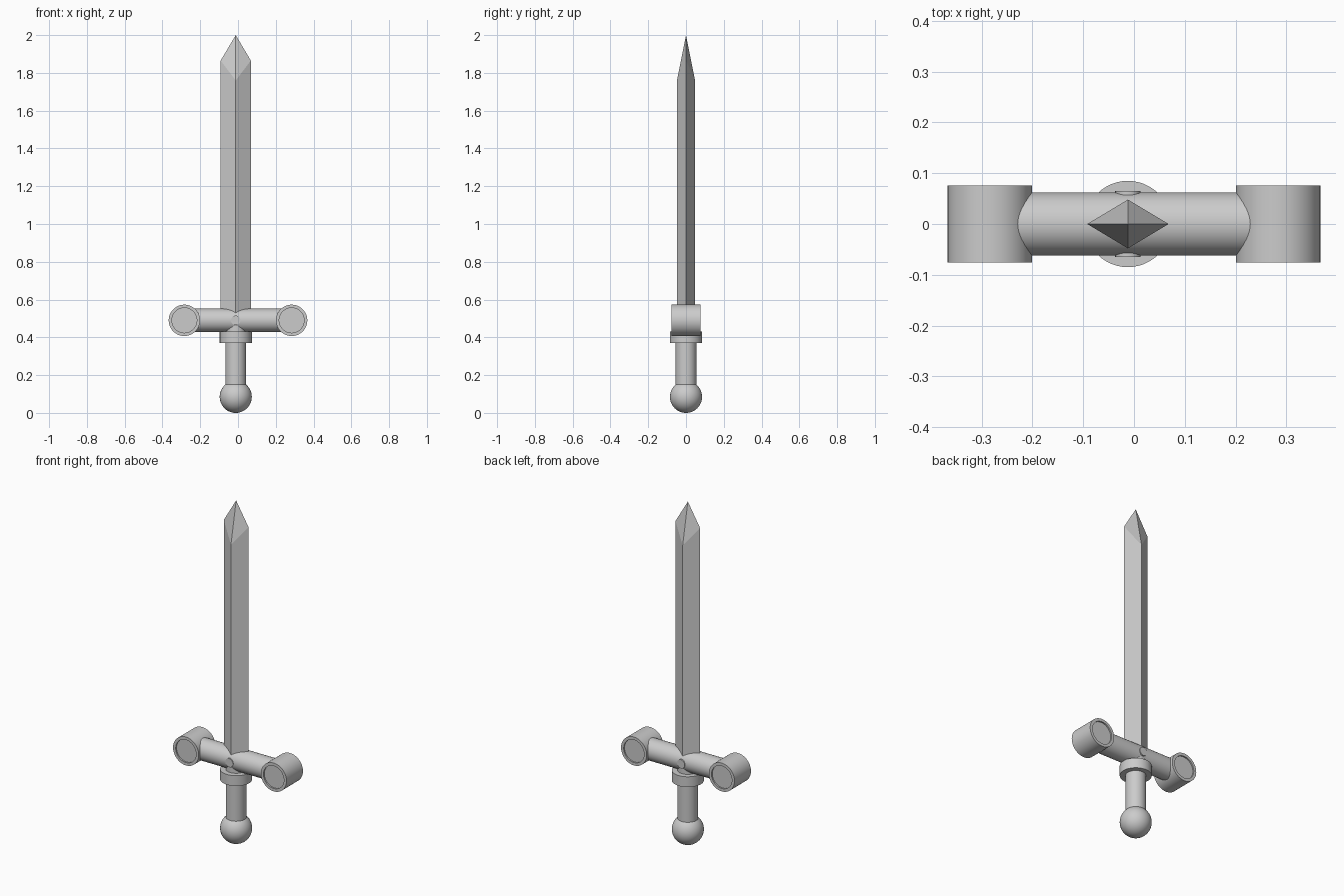
import bpy, bmesh, math

if "Cube" in bpy.data.objects:
    bpy.data.objects.remove(bpy.data.objects["Cube"])

CX = -0.012      # blade and handle axis
GZ = 0.49        # guard height


def finish(name, bm, loc=(0, 0, 0), rot=(0, 0, 0), smooth=True):
    bmesh.ops.recalc_face_normals(bm, faces=bm.faces)
    mesh = bpy.data.meshes.new(name)
    bm.to_mesh(mesh)
    bm.free()
    ob = bpy.data.objects.new(name, mesh)
    bpy.context.collection.objects.link(ob)
    ob.location, ob.rotation_euler = loc, rot
    if smooth:
        bpy.ops.object.select_all(action='DESELECT')
        ob.select_set(True)
        bpy.context.view_layer.objects.active = ob
        bpy.ops.object.shade_smooth_by_angle(angle=math.radians(35))
    return ob


def lathe(name, profile, loc, rot=(0, 0, 0), steps=48):
    """Spin (radius, height) points round local z."""
    bm = bmesh.new()
    vs = [bm.verts.new((r, 0, h)) for r, h in profile]
    es = [bm.edges.new(p) for p in zip(vs, vs[1:])]
    bmesh.ops.spin(bm, geom=vs + es, cent=(0, 0, 0), axis=(0, 0, 1),
                   angle=math.tau, steps=steps)
    bmesh.ops.remove_doubles(bm, verts=bm.verts, dist=1e-5)
    return finish(name, bm, loc, rot)


def rod(name, r, a, b, loc, rot=(0, 0, 0)):
    return lathe(name, [(0, a), (r, a), (r, b), (0, b)], loc, rot)


ALONG_X = (0, math.pi / 2, 0)
ALONG_Y = (math.pi / 2, 0, 0)

# handle: pommel, grip, collar
R = 0.085
arc = [(R * math.sin(math.pi * i / 24), -R * math.cos(math.pi * i / 24)) for i in range(25)]
arc[0], arc[-1] = (0, -R), (0, R)
lathe("pommel", arc, (CX, 0, R))
rod("grip", 0.055, 0.09, 0.48, (CX, 0, 0))
rod("collar", 0.085, 0.37, 0.43, (CX, 0, 0))

# crossguard bar with a small pin through its middle
rod("guard_bar", 0.062, -0.28, 0.28, (0, 0, GZ), ALONG_X)
rod("guard_pin", 0.025, -0.065, 0.065, (CX, 0, GZ), ALONG_Y)

# end drums with shallow recessed faces
drum = [(0, -0.068), (0.066, -0.068), (0.066, -0.076), (0.083, -0.076)]
drum += [(r, -h) for r, h in reversed(drum)]
for side, x in (("left", -0.284), ("right", 0.284)):
    lathe("guard_end_" + side, drum, (x, 0, GZ), ALONG_Y)

# diamond-section blade with faceted point
W, D = 0.08, 0.048
bm = bmesh.new()
section = [(W, 0, 1.865), (0, D, 1.76), (-W, 0, 1.865), (0, -D, 1.76)]
low = [bm.verts.new((x, y, 0.49)) for x, y, z in section]
top = [bm.verts.new(p) for p in section]
tip = bm.verts.new((0, 0, 2.0))
bm.faces.new(low)
for i in range(4):
    j = (i + 1) % 4
    bm.faces.new((low[i], low[j], top[j], top[i]))
    bm.faces.new((top[i], top[j], tip))
finish("blade", bm, (CX, 0, 0), smooth=False)
